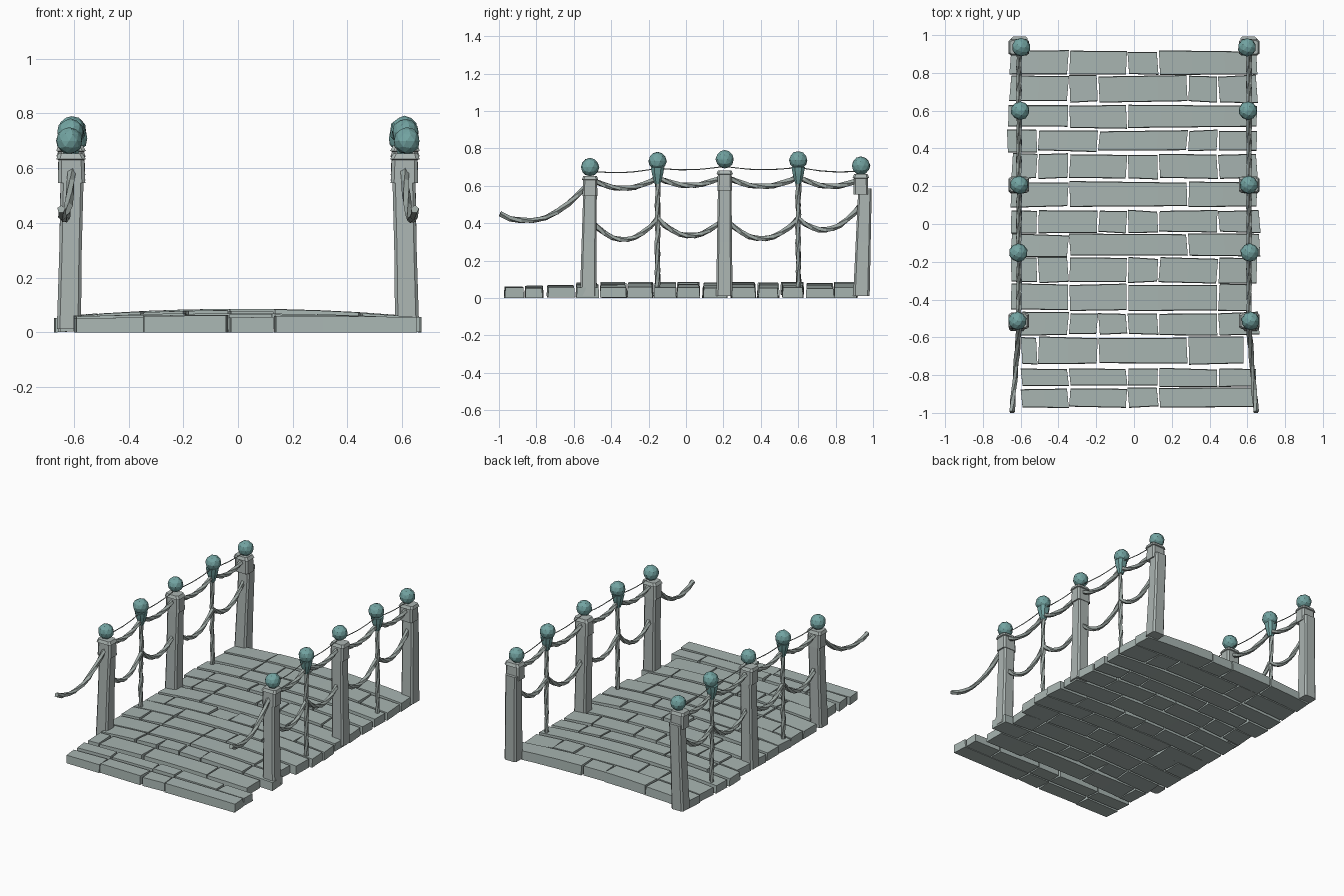
import bpy, bmesh, math, random
from mathutils import Vector

if "Cube" in bpy.data.objects:
    bpy.data.objects.remove(bpy.data.objects["Cube"])

random.seed(4)


def material(name, rgb):
    m = bpy.data.materials.new(name)
    m.diffuse_color = (*rgb, 1)
    m.use_nodes = True
    m.node_tree.nodes["Principled BSDF"].inputs["Base Color"].default_value = m.diffuse_color
    return m


STONE = material("pale stone", (0.39, 0.46, 0.44))
POST = material("post stone", (0.41, 0.46, 0.445))
ROPE = material("rope grey", (0.33, 0.38, 0.36))
TEAL = material("teal", (0.17, 0.37, 0.36))


def jit(a):
    return random.uniform(-a, a)


def finish(bm, name, mat):
    bmesh.ops.recalc_face_normals(bm, faces=bm.faces)
    me = bpy.data.meshes.new(name)
    bm.to_mesh(me)
    bm.free()
    me.materials.append(mat)
    ob = bpy.data.objects.new(name, me)
    bpy.context.collection.objects.link(ob)
    return ob


def loft(bm, rings):
    """Skin a list of point rings and cap both ends."""
    vs = [[bm.verts.new(p) for p in r] for r in rings]
    n = len(vs[0])
    for a, b in zip(vs, vs[1:]):
        for i in range(n):
            j = (i + 1) % n
            bm.faces.new((a[i], a[j], b[j], b[i]))
    bm.faces.new(vs[0])
    bm.faces.new(vs[-1][::-1])


def tube(bm, pts, radius, sides=5, twist=0.5):
    """Twisted strand along a path."""
    pts = [Vector(p) for p in pts]
    rings = []
    for i, p in enumerate(pts):
        t = (pts[min(i + 1, len(pts) - 1)] - pts[max(i - 1, 0)]).normalized()
        u = Vector((1, 0, 0))
        u = (u - t * u.dot(t)).normalized()
        v = t.cross(u)
        r = radius * (1 + jit(0.12))
        rings.append([p + r * (u * math.cos(a) + v * math.sin(a))
                      for a in (i * twist + k * math.tau / sides for k in range(sides))])
    loft(bm, rings)


def swag(a, b, sag, n=9):
    """Hanging path between two points, sag below their midpoint."""
    a, b = Vector(a), Vector(b)
    return [a.lerp(b, k / n) - Vector((0, 0, sag * 4 * (k / n) * (1 - k / n)))
            for k in range(n + 1)]


# --- Paved deck: rows of slabs, joints picked from a shared column grid
GRID = (-0.51, -0.345, -0.19, -0.035, 0.13, 0.285, 0.445)
ROWS = (  # y start, y end, left x, right x, joint columns
    (-0.97, -0.87, -0.60, 0.655, "134"), (-0.86, -0.765, -0.60, 0.65, "1346"),
    (-0.74, -0.60, -0.60, 0.585, "025"), (-0.585, -0.47, -0.60, 0.665, "12346"),
    (-0.455, -0.32, -0.655, 0.61, "136"), (-0.31, -0.18, -0.655, 0.655, "01346"),
    (-0.17, -0.055, -0.655, 0.67, "15"), (-0.045, 0.07, -0.655, 0.67, "02346"),
    (0.09, 0.225, -0.655, 0.655, "15"), (0.24, 0.37, -0.65, 0.655, "01346"),
    (0.385, 0.495, -0.675, 0.655, "0256"), (0.51, 0.63, -0.67, 0.655, "13"),
    (0.645, 0.785, -0.66, 0.655, "1256"), (0.79, 0.915, -0.66, 0.655, "134"),
)


def arch(x, y):
    rise = 0.03 * max(0.1, min(1, (y + 1.0) / 0.5))
    return rise * (1 - min(1, (x / 0.67) ** 2))


bm = bmesh.new()
for y0, y1, left, right, cols in ROWS:
    xs = [left] + [GRID[int(c)] for c in cols] + [right]
    for xa, xb in zip(xs, xs[1:]):
        xa, xb = xa + 0.005, xb - 0.005
        dz, skew = jit(0.004), jit(0.006)
        n = max(1, round((xb - xa) / 0.16))
        ya, yb, yc, yd = y0 + jit(0.006), y0 + jit(0.006), y1 + jit(0.006), y1 + jit(0.006)
        rings = []
        for k in range(n + 1):
            t = k / n
            x = xa + (xb - xa) * t
            f, b = ya + (yb - ya) * t, yc + (yd - yc) * t
            top = 0.053 + arch(x, (f + b) / 2) + dz
            low = 0.7 * arch(x, (f + b) / 2)
            if y0 < -0.75:
                low = 0
            rings.append([(x - skew, f, low), (x + skew, b, low),
                          (x + skew, b - 0.003, top), (x - skew, f + 0.003, top)])
        loft(bm, rings)
finish(bm, "deck_slabs", STONE)


def square_ring(cx, cy, z, hx, hy, c=0.25):
    """Square section with cut corners."""
    p = []
    for sx, sy in ((1, 1), (-1, 1), (-1, -1), (1, -1)):
        q = [(cx + sx * hx, cy + sy * hy * (1 - c), z), (cx + sx * hx * (1 - c), cy + sy * hy, z)]
        p += q if sx * sy > 0 else q[::-1]
    return p


# foot y, head y, collar base z, ball centre y, ball centre z
MAIN = ((-0.523, -0.513, 0.545, -0.513, 0.70), (0.205, 0.207, 0.575, 0.207, 0.742),
        (0.938, 0.957, 0.555, 0.935, 0.708))
THIN = ((-0.152, 0.732), (0.60, 0.737))

for side, s in (("left", -1), ("right", 1)):
    # --- Main posts with collars
    for i, (fy, hy, cz, by, bz) in enumerate(MAIN):
        bm = bmesh.new()
        loft(bm, [square_ring(s * 0.618, fy, 0.012, 0.044, 0.044),
                  square_ring(s * 0.612, (fy + hy) / 2, 0.3, 0.041, 0.040),
                  square_ring(s * 0.606, hy, cz + 0.03, 0.042, 0.036)])
        finish(bm, f"{side}_post_{i + 1}", POST)
        bm = bmesh.new()
        loft(bm, [square_ring(s * 0.608, by, cz, 0.050, 0.040),
                  square_ring(s * 0.609, by, cz + 0.085, 0.047, 0.037),
                  square_ring(s * 0.610, by, cz + 0.088, 0.054, 0.044),
                  square_ring(s * 0.612, by, cz + 0.108, 0.045, 0.036)])
        finish(bm, f"{side}_collar_{i + 1}", POST)

    # --- Thin roped stanchions with flared teal heads
    for i, (y, bz) in enumerate(THIN):
        bm = bmesh.new()
        tube(bm, [(s * 0.612 + jit(0.003), y + jit(0.003), 0.04 + 0.61 * k / 12)
                  for k in range(13)], 0.014)
        finish(bm, f"{side}_stanchion_{i + 1}", ROPE)
        bm = bmesh.new()
        loft(bm, [square_ring(s * 0.61, y, z, r, r, 0.5)
                  for z, r in ((0.61, 0.015), (0.665, 0.030), (bz - 0.035, 0.036))])
        finish(bm, f"{side}_stanchion_head_{i + 1}", TEAL)

    # --- Faceted ball finials
    balls = [(m[3], m[4]) for m in MAIN] + list(THIN)
    for i, (y, z) in enumerate(sorted(balls)):
        bm = bmesh.new()
        bmesh.ops.create_icosphere(bm, subdivisions=2, radius=0.049)
        for v in bm.verts:
            v.co = v.co * (1 + jit(0.03)) + Vector((s * (0.617 - 0.013 * (y + 0.5)), y, z))
        finish(bm, f"{side}_ball_{i + 1}", TEAL)

    # --- Hanging ropes: upper, lower and a fine thread, one per bay
    ys = (-0.513, -0.152, 0.205, 0.60, 0.935)
    upper = (0.64, 0.645, 0.655, 0.65, 0.64)
    lower = (0.42, 0.425, 0.43, 0.425, 0.50)
    thread = (0.68, 0.695, 0.705, 0.70, 0.68)
    for label, zs, sag, r in (("upper_rope", upper, 0.053, 0.015),
                              ("lower_rope", lower, 0.105, 0.015),
                              ("thread", thread, 0.015, 0.003)):
        bm = bmesh.new()
        for k in range(4):
            tube(bm, swag((s * 0.61, ys[k], zs[k]), (s * 0.608, ys[k + 1], zs[k + 1]),
                          sag * (0.9 if k % 2 else 1.05)), r)
        finish(bm, f"{side}_{label}", ROPE)

    # --- Loose rope end at the front
    bm = bmesh.new()
    path = ((0.607, -0.53, 0.60), (0.611, -0.58, 0.55), (0.615, -0.63, 0.505),
            (0.62, -0.69, 0.46), (0.625, -0.75, 0.43), (0.63, -0.82, 0.415),
            (0.636, -0.88, 0.415), (0.642, -0.94, 0.425), (0.646, -0.995, 0.45))
    tube(bm, [(s * x, y, z) for x, y, z in path], 0.015)
    finish(bm, f"{side}_loose_rope", ROPE)
